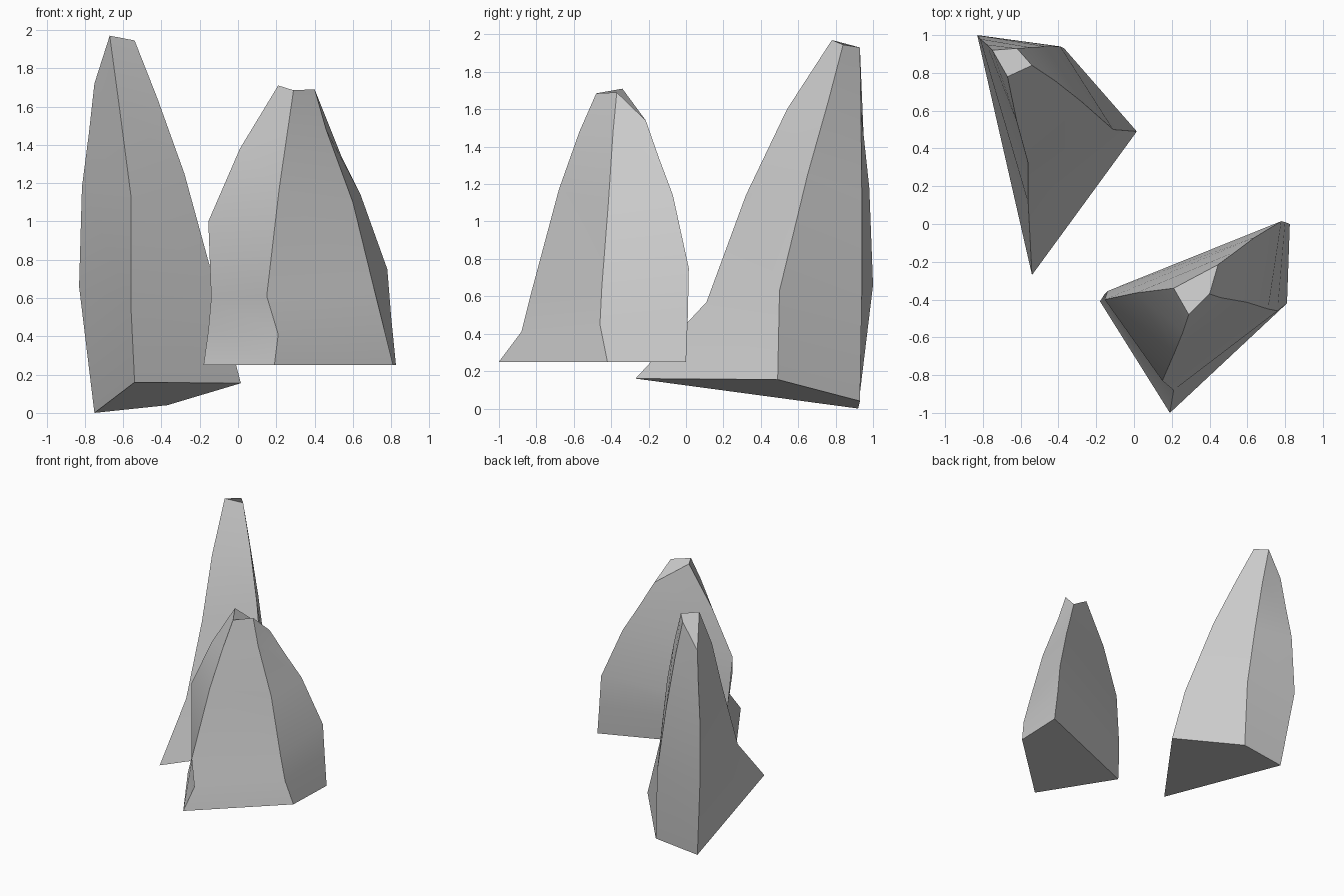
import bpy, bmesh


def rock(name, ridges):
    """Skin a four-sided rock between its ridge lines (each listed top to bottom)."""
    bm = bmesh.new()
    rings = [[bm.verts.new(p) for p in ring] for ring in zip(*ridges)]
    for upper, lower in zip(rings, rings[1:]):
        for i in range(4):
            j = (i + 1) % 4
            bm.faces.new((upper[i], lower[i], lower[j], upper[j]))
    bm.faces.new(rings[0])
    bm.faces.new(rings[-1][::-1])
    bmesh.ops.recalc_face_normals(bm, faces=bm.faces)
    mesh = bpy.data.meshes.new(name)
    bm.to_mesh(mesh)
    bm.free()
    obj = bpy.data.objects.new(name, mesh)
    bpy.context.collection.objects.link(obj)
    bpy.ops.object.select_all(action='DESELECT')
    obj.select_set(True)
    bpy.context.view_layer.objects.active = obj
    bpy.ops.object.shade_smooth_by_angle(angle=0.52)
    return obj


# Tall leaning rock: front, right, back and left ridges
rock("tall_rock", [
    [(-.67, .78, 1.97), (-.62, .54, 1.6), (-.56, .32, 1.14), (-.56, .11, .57), (-.54, -.27, .16)],
    [(-.54, .84, 1.945), (-.42, .76, 1.64), (-.28, .65, 1.25), (-.11, .5, .63), (.015, .49, .155)],
    [(-.62, .93, 1.93), (-.55, .935, 1.6), (-.47, .94, 1.15), (-.39, .94, .62), (-.37, .93, .04)],
    [(-.75, .92, 1.72), (-.78, .95, 1.45), (-.815, .98, 1.18), (-.83, 1.0, .66), (-.75, .92, 0)],
])

# Short broad rock: front, right, back and left ridges
rock("short_rock", [
    [(.29, -.48, 1.685), (.26, -.57, 1.48), (.215, -.68, 1.17), (.15, -.83, .61), (.21, -.88, .41), (.19, -1, .25)],
    [(.4, -.37, 1.69), (.46, -.39, 1.48), (.6, -.415, 1.1), (.71, -.45, .65), (.76, -.46, .45), (.81, -.42, .25)],
    [(.445, -.215, 1.54), (.54, -.145, 1.34), (.64, -.07, 1.14), (.78, .015, .75), (.8, .01, .5), (.825, 0, .25)],
    [(.21, -.34, 1.71), (.01, -.365, 1.38), (-.155, -.4, 1.0), (-.14, -.355, .6), (-.155, -.37, .43), (-.18, -.41, .25)],
])
